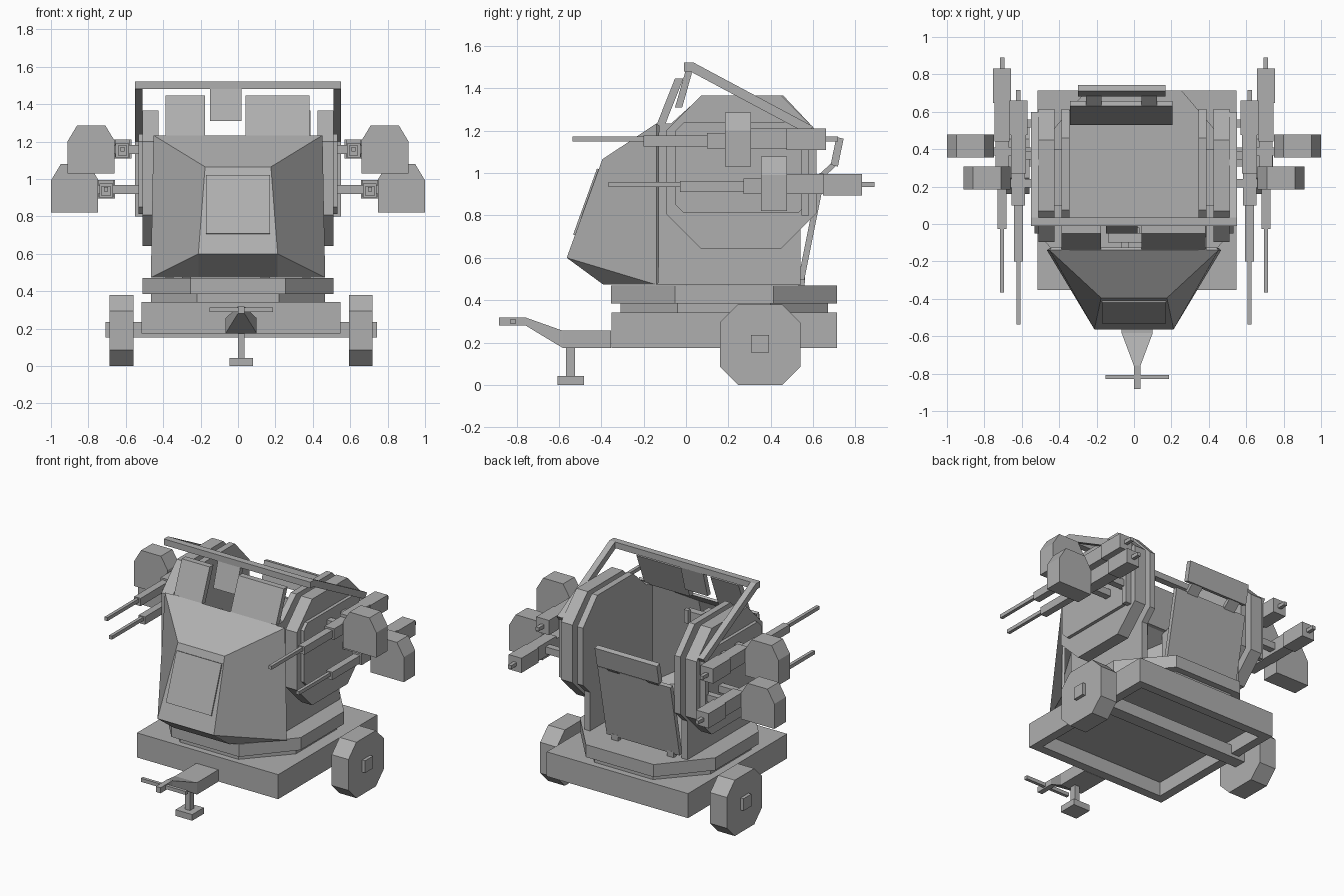
import bpy, bmesh
from mathutils import Vector

if "Cube" in bpy.data.objects:
    bpy.data.objects.remove(bpy.data.objects["Cube"])

grey = bpy.data.materials.new("grey_metal")
grey.diffuse_color = (0.43, 0.43, 0.43, 1)
grey.use_nodes = True
grey.node_tree.nodes["Principled BSDF"].inputs["Base Color"].default_value = grey.diffuse_color


def finish(name, bm):
    bmesh.ops.recalc_face_normals(bm, faces=bm.faces)
    me = bpy.data.meshes.new(name)
    bm.to_mesh(me)
    bm.free()
    me.materials.append(grey)
    ob = bpy.data.objects.new(name, me)
    bpy.context.collection.objects.link(ob)
    return ob


def loft(name, a, b):
    """Closed solid between two matching outlines."""
    bm = bmesh.new()
    va, vb = [bm.verts.new(p) for p in a], [bm.verts.new(p) for p in b]
    bm.faces.new(va)
    bm.faces.new(vb)
    n = len(a)
    for i in range(n):
        j = (i + 1) % n
        bm.faces.new((va[i], va[j], vb[j], vb[i]))
    return finish(name, bm)


def box(name, x0, x1, y0, y1, z0, z1):
    r = [(x0, y0), (x1, y0), (x1, y1), (x0, y1)]
    return loft(name, [(x, y, z0) for x, y in r], [(x, y, z1) for x, y in r])


def side_prism(name, pts, x0, x1):
    """Outline in (y, z) extruded along x."""
    return loft(name, [(x0, y, z) for y, z in pts], [(x1, y, z) for y, z in pts])


def octagon(cx, cy, hx, hy, cutx, cuty):
    ix, iy = hx - cutx, hy - cuty
    return [(cx + a, cy + b) for a, b in (
        (-ix, -hy), (ix, -hy), (hx, -iy), (hx, iy),
        (ix, hy), (-ix, hy), (-hx, iy), (-hx, -iy))]


C = 0.017  # trailer centre line

# Trailer: hollow tray, deck, axle, wheels
x0, x1, y0, y1 = -0.515, 0.549, -0.352, 0.714
box("trailer_deck", x0, x1, y0, y1, 0.27, 0.342)
box("trailer_front_rail", x0, x1, y0, y0 + 0.06, 0.175, 0.27)
box("trailer_rear_rail", x0, x1, y1 - 0.06, y1, 0.175, 0.27)
box("trailer_left_rail", x0, x0 + 0.06, y0 + 0.06, y1 - 0.06, 0.175, 0.27)
box("trailer_right_rail", x1 - 0.06, x1, y0 + 0.06, y1 - 0.06, 0.175, 0.27)
box("axle", -0.708, 0.742, 0.308, 0.392, 0.153, 0.236)
wheel = octagon(0.35, 0.19, 0.19, 0.19, 0.085, 0.085)
for s, side in ((-1, "left"), (1, "right")):
    side_prism(side + "_wheel", wheel, C + s * 0.577, C + s * 0.703)

# Tow bar, handle and support foot
stations = [(-0.354, 0.175, 0.256, 0.083), (-0.583, 0.175, 0.256, 0.083),
            (-0.757, 0.28, 0.318, 0.018), (-0.883, 0.28, 0.318, 0.018)]
bm = bmesh.new()
rings = [[bm.verts.new(p) for p in ((C - w, y, a), (C + w, y, a), (C + w, y, b), (C - w, y, b))]
         for y, a, b, w in stations]
for p, q in zip(rings, rings[1:]):
    for i in range(4):
        bm.faces.new((p[i], p[(i + 1) % 4], q[(i + 1) % 4], q[i]))
bm.faces.new(rings[0])
bm.faces.new(rings[-1])
finish("tow_bar", bm)
box("tow_handle", -0.152, 0.186, -0.828, -0.806, 0.288, 0.312)
box("support_post", C - 0.018, C + 0.018, -0.567, -0.525, 0.04, 0.19)
box("support_foot", C - 0.063, C + 0.063, -0.607, -0.482, 0, 0.042)

# Turntable: two stacked octagons
for name, o, z0, z1 in (
        ("turntable_lower", octagon(0, 0.18, 0.465, 0.49, 0.245, 0.27), 0.342, 0.385),
        ("turntable_upper", octagon(0, 0.18, 0.51, 0.533, 0.255, 0.3), 0.385, 0.47)):
    loft(name, [(x, y, z0) for x, y in o], [(x, y, z1) for x, y in o])

# Faceted front shield, open at the rear
bm = bmesh.new()
A, B, K, D, E = [[bm.verts.new((s * x, y, z)) for s in (-1, 1)] for x, y, z in (
    (0.212, -0.563, 0.6), (0.212, -0.39, 0.473), (0.466, -0.14, 0.473),
    (0.176, -0.395, 1.065), (0.452, -0.14, 1.234))]
for f in ((A[0], A[1], D[1], D[0]), (D[0], D[1], E[1], E[0]), (B[0], B[1], A[1], A[0]),
          (K[0], K[1], B[1], B[0])):
    bm.faces.new(f)
for i in (0, 1):
    bm.faces.new((A[i], D[i], E[i], K[i]))
    bm.faces.new((A[i], K[i], B[i]))
shield = finish("front_shield", bm)
mod = shield.modifiers.new("thickness", 'SOLIDIFY')
mod.thickness = 0.02
mod.offset = -1

# Thin hatch lying on the sloped front face
lo, hi = Vector((0, -0.563, 0.6)), Vector((0, -0.395, 1.065))
out = Vector((0, -0.465, 0.168)).normalized() * 0.009
p, q = lo.lerp(hi, 0.23), lo.lerp(hi, 0.9)
quad = [Vector((x, v.y, v.z)) for x, v in ((-0.17, p), (0.17, p), (0.17, q), (-0.17, q))]
loft("front_hatch", quad, [v + out for v in quad])

# Side armour, roll frame arms and guns, mirrored
wall = [(-0.14, 0.472), (0.54, 0.472), (0.54, 0.735), (0.615, 0.81), (0.615, 1.2),
        (0.46, 1.365), (0.075, 1.365), (-0.07, 1.234), (-0.14, 1.234)]
armour = octagon(0.26, 1.004, 0.355, 0.361, 0.165, 0.165)
plate = [(-0.05, 0.85), (-0.01, 0.812), (0.53, 0.812), (0.57, 0.85), (0.57, 1.2),
         (0.53, 1.24), (-0.01, 1.24), (-0.05, 1.2)]
arm = [(-0.01, 1.522), (0.035, 1.522), (0.6, 1.22), (0.58, 1.19), (0.58, 0.8),
       (0.545, 0.8), (0.545, 1.2), (0.02, 1.48), (-0.01, 1.48)]
# name, y start, y end, half width, z below, z above
gun = [("barrel", -0.537, -0.17, 0.011, 0.012, 0.012),
       ("barrel_jacket", -0.2, 0.1, 0.024, 0.035, 0.018),
       ("receiver", 0.1, 0.27, 0.036, 0.045, 0.03),
       ("breech", 0.27, 0.475, 0.04, 0.045, 0.05),
       ("rear_block", 0.475, 0.66, 0.048, 0.05, 0.05),
       ("rear_knob", 0.66, 0.717, 0.012, 0.012, 0.012)]
for s, side in ((-1, "left"), (1, "right")):
    def bx(name, a, b, *r):
        box(side + "_" + name, min(s * a, s * b), max(s * a, s * b), *r)
    side_prism(side + "_inner_wall", wall, s * 0.345, s * 0.388)
    side_prism(side + "_armour", armour, s * 0.425, s * 0.51)
    side_prism(side + "_mount_plate", plate, s * 0.51, s * 0.532)
    side_prism(side + "_frame_arm", arm, s * 0.51, s * 0.552)
    bx("wall_spacer", 0.388, 0.425, 0.1, 0.4, 0.75, 1.2)
    for level, gx, gz, dy, bx0, by, bz in (("upper", 0.618, 1.16, 0, 0.66, 0.185, 1.03),
                                           ("lower", 0.705, 0.945, 0.172, 0.748, 0.355, 0.822)):
        for part, a, b, w, d, u in gun:
            bx(level + "_" + part, gx - w, gx + w, a + dy, b + dy, gz - d, gz + u)
        # Ammunition box with sloped shoulders
        o = [(0, 0), (0.252, 0), (0.252, 0.17), (0.2, 0.257), (0.05, 0.257), (0, 0.175)]
        loft(side + "_" + level + "_ammo_box",
             [(s * (bx0 + x), by, bz + z) for x, z in o],
             [(s * (bx0 + x), by + 0.123, bz + z) for x, z in o])
        # Gun support rods
        for k, ry in enumerate((by + 0.01, by + 0.16)):
            bx(level + "_support_%d" % k, 0.5, bx0 + 0.01 - 0.03 * k, ry, ry + 0.045, gz - 0.025, gz + 0.022)

# Roll frame crossbar, hanging sight plate, windscreen plates
box("frame_crossbar", -0.552, 0.552, -0.01, 0.035, 1.48, 1.522)
side_prism("sight_plate", [(-0.052, 1.31), (-0.018, 1.31), (0.033, 1.49), (0, 1.49)], -0.15, 0.02)
screen = [(-0.14, 1.225), (-0.1, 1.225), (-0.012, 1.447), (-0.052, 1.447)]
side_prism("left_screen", screen, -0.387, -0.176)
side_prism("right_screen", screen, 0.04, 0.382)

# Control unit inside the cab
box("control_box", -0.14, 0.04, -0.1, -0.05, 1.08, 1.15)
box("control_bracket", -0.07, -0.03, -0.2, -0.1, 1.1, 1.13)
for x in (-0.13, 0.0):
    box("control_grip", x, x + 0.03, -0.05, -0.02, 1.08, 1.17)

# Rear seat back with feet and head rest
side_prism("seat_back", [(0.53, 0.5), (0.558, 0.495), (0.658, 0.995), (0.63, 1.0)], -0.343, 0.207)
for i, x in enumerate((-0.3, 0.12)):
    side_prism("seat_foot_%d" % i, [(0.53, 0.468), (0.56, 0.468), (0.562, 0.51), (0.535, 0.51)], x, x + 0.05)
for i, x in enumerate((-0.257, 0.04)):
    side_prism("head_rest_link_%d" % i, [(0.63, 0.995), (0.65, 0.98), (0.71, 1.035), (0.7, 1.06)], x, x + 0.082)
side_prism("head_rest", [(0.683, 1.04), (0.717, 1.03), (0.744, 1.162), (0.71, 1.17)], -0.3, 0.168)
